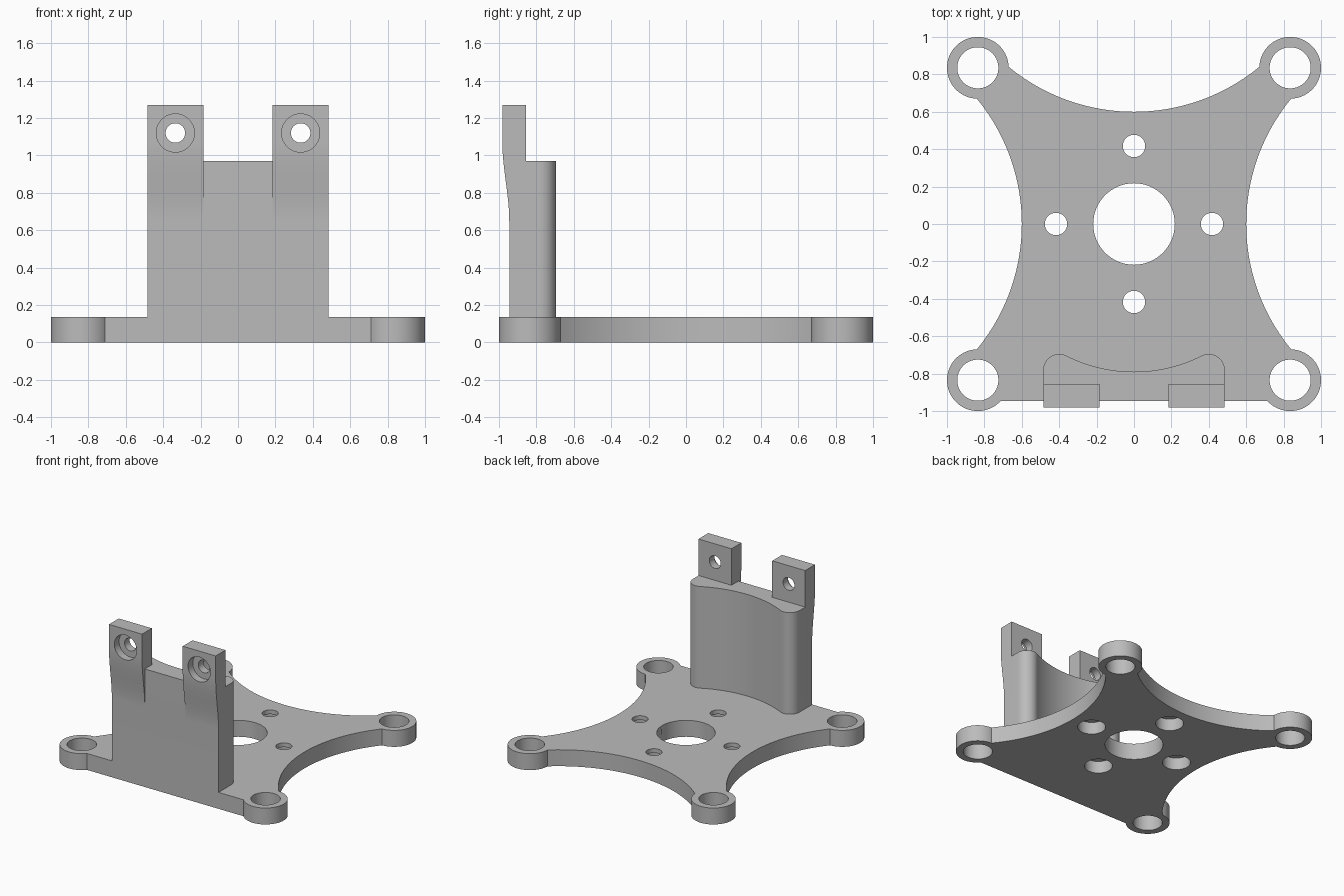
import bpy, bmesh, math
from mathutils import Vector

if "Cube" in bpy.data.objects:
    bpy.data.objects.remove(bpy.data.objects["Cube"], do_unlink=True)

grey = bpy.data.materials.new("plain_grey")
grey.use_nodes = True
colour = (0.5, 0.5, 0.5, 1)
grey.diffuse_color = colour
grey.node_tree.nodes["Principled BSDF"].inputs["Base Color"].default_value = colour


def prism(name, points, low, high, axis="z"):
    """Extrude a 2D outline along an axis."""
    place = {"x": lambda a, b, h: (h, a, b),
             "y": lambda a, b, h: (a, h, b),
             "z": lambda a, b, h: (a, b, h)}[axis]
    bm = bmesh.new()
    face = bm.faces.new([bm.verts.new(place(a, b, low)) for a, b in points])
    grown = bmesh.ops.extrude_face_region(bm, geom=[face])["geom"]
    verts = [v for v in grown if isinstance(v, bmesh.types.BMVert)]
    bmesh.ops.translate(bm, verts=verts, vec=Vector(place(0, 0, high - low)))
    bmesh.ops.recalc_face_normals(bm, faces=bm.faces)
    mesh = bpy.data.meshes.new(name)
    bm.to_mesh(mesh)
    bm.free()
    mesh.materials.append(grey)
    obj = bpy.data.objects.new(name, mesh)
    bpy.context.collection.objects.link(obj)
    return obj


def arc(cx, cy, r, start, end, steps):
    angles = [math.radians(start + (end - start) * i / steps) for i in range(steps + 1)]
    return [(cx + r * math.cos(a), cy + r * math.sin(a)) for a in angles]


def rod(a, b, r, low, high, axis="z"):
    return prism("rod", arc(a, b, r, 0, 360, 64)[:-1], low, high, axis)


def combine(obj, others, operation):
    """Boolean each helper into the part, then remove the helper."""
    for other in others:
        mod = obj.modifiers.new("join", "BOOLEAN")
        mod.operation, mod.solver, mod.object = operation, "EXACT", other
        graph = bpy.context.evaluated_depsgraph_get()
        mesh = bpy.data.meshes.new_from_object(obj.evaluated_get(graph))
        obj.modifiers.clear()
        obj.data = mesh
        bpy.data.objects.remove(other, do_unlink=True)


# Base plate: straight front, three scooped sides
thick, front, corner = 0.135, -0.945, 0.835
scoop, radius = 0.6, 1.055
spread = math.degrees(math.asin(0.67 / radius))
middle = scoop + radius
outline = [(-corner, front), (corner, front)]
outline += arc(middle, 0, radius, 180 + spread, 180 - spread, 40)
outline += [(corner, corner)]
outline += arc(0, middle, radius, 270 + spread, 270 - spread, 40)
outline += [(-corner, corner)]
outline += arc(-middle, 0, radius, spread, -spread, 40)
plate = prism("base_plate", outline, 0, thick)

# Corner bosses and all plate holes
corners = [(sx * corner, sy * corner) for sx in (-1, 1) for sy in (-1, 1)]
combine(plate, [rod(x, y, 0.165, 0, thick) for x, y in corners], "UNION")
holes = [rod(x, y, 0.11, -1, 1) for x, y in corners]
holes.append(rod(0, 0, 0.218, -1, 1))
for x, y in ((0.417, 0), (-0.417, 0), (0, 0.417), (0, -0.417)):
    holes.append(rod(x, y, 0.06, -1, 1))
    holes.append(rod(x, y, 0.105, -1, 0.1))
combine(plate, holes, "DIFFERENCE")

# Upright bracket: rounded rear corners around a shallow hollow
half, round_r = 0.485, 0.085
hollow_r, hollow_y, tilt = 0.8046, 0.0146, 26.7
block = [(-half, front), (half, front)]
block += arc(half - round_r, -0.78, round_r, 0, 90 + tilt, 16)
block += arc(0, hollow_y, hollow_r, 270 + tilt, 270 - tilt, 32)[1:-1]
block += arc(round_r - half, -0.78, round_r, 90 - tilt, 180, 16)
bracket = prism("upright_bracket", block, thick, 0.97)

# Two tabs whose front swells gently forward
lip, bulge_low, bulge_high = -0.982, 0.65, 1.07
side = [(-0.855, bulge_low), (-0.855, 1.27), (lip, 1.27)]
for i in range(17):
    t = i / 16
    ease = t * t * (3 - 2 * t)
    side.append((lip + (front - lip) * ease, bulge_high + (bulge_low - bulge_high) * t))
tabs = [prism("tab", side, a, b, "x") for a, b in ((-half, -0.185), (0.185, half))]
combine(bracket, tabs, "UNION")

# Counterbored screw holes in the tabs
for x in (-0.335, 0.335):
    combine(bracket, [rod(x, 1.12, 0.052, -1.2, -0.5, "y"),
                      rod(x, 1.12, 0.102, -1.2, -0.92, "y")], "DIFFERENCE")

# Smooth the curved walls, keep the machined edges
bpy.ops.object.select_all(action="DESELECT")
for obj in (plate, bracket):
    obj.select_set(True)
bpy.context.view_layer.objects.active = plate
bpy.ops.object.shade_smooth_by_angle(angle=math.radians(30))
